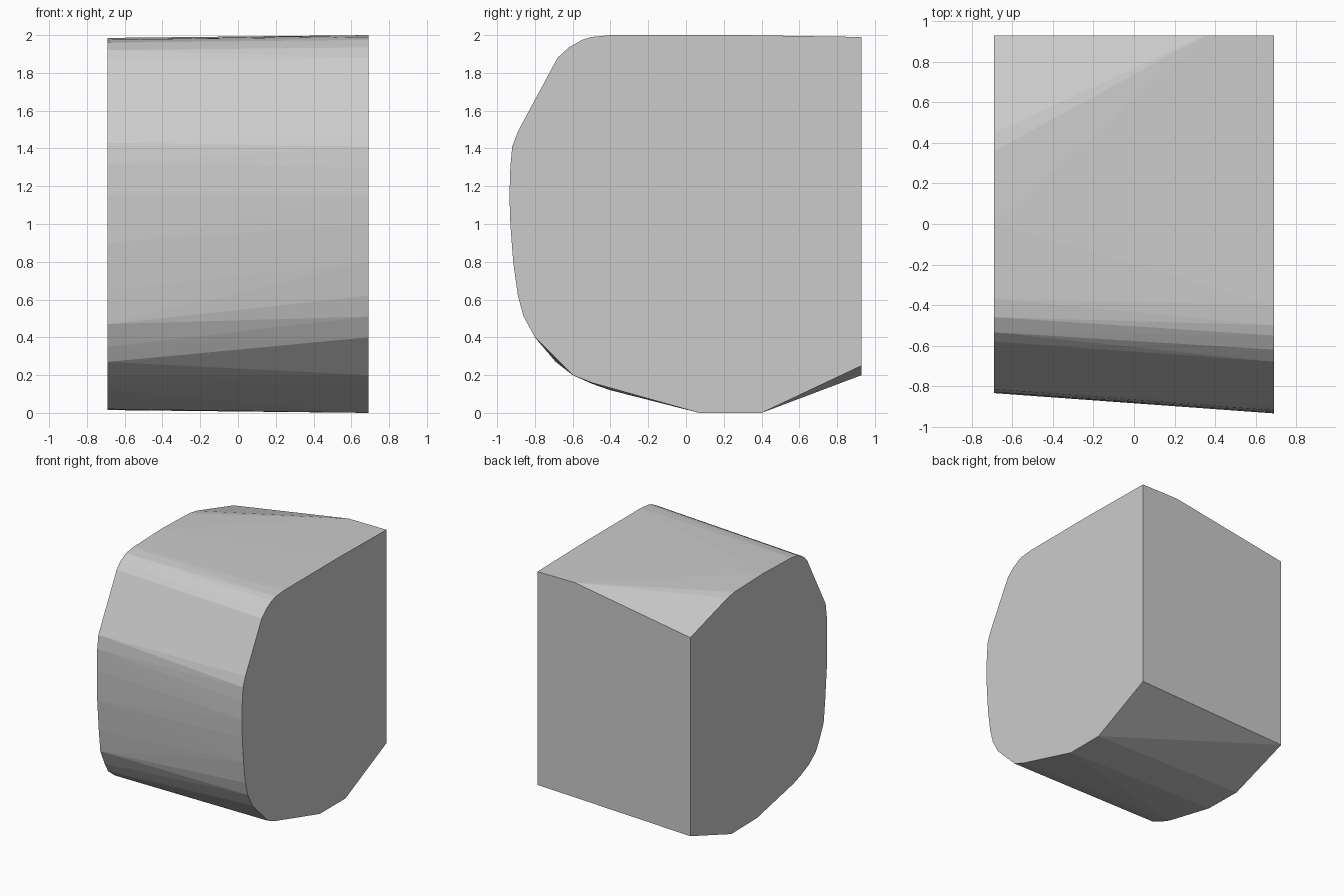
import bpy
import bmesh

cube = bpy.data.objects.get("Cube")
if cube:
    bpy.data.objects.remove(cube, do_unlink=True)

HALF_WIDTH = 0.69

# Side profiles as (y, z), from the top back corner round to the bottom back
left_profile = [
    (.93, 1.99), (.3, 2), (-.4, 2), (-.5, 1.99), (-.55, 1.975), (-.62, 1.935),
    (-.68, 1.88), (-.89, 1.49), (-.92, 1.41), (-.93, 1.3), (-.935, 1.15),
    (-.93, 1), (-.915, .8), (-.89, .62), (-.86, .51), (-.8, .4), (-.6, .2),
    (-.5, .16), (.07, 0), (.4, 0), (.93, .25)]
right_profile = [
    (.93, 1.82), (.45, 1.96), (.36, 1.975), (0, 1.985), (-.37, 1.975),
    (-.46, 1.96), (-.535, 1.92), (-.58, 1.87), (-.815, 1.43), (-.83, 1.32),
    (-.835, 1.15), (-.83, .9), (-.81, .65), (-.79, .47), (-.735, .35),
    (-.69, .27), (-.6, .2), (-.5, .155), (-.4, .12), (.07, .02),
    (.4, .015), (.93, .2)]


def add_profile(bm, x, profile):
    for y, z in profile:
        bm.verts.new((x, y, z))


# Rounded block spanned between the two profiles, with a chamfered back corner
bm = bmesh.new()
add_profile(bm, HALF_WIDTH, left_profile)
add_profile(bm, -HALF_WIDTH, right_profile)
bm.verts.new((.35, .93, 1.99))
hull = bmesh.ops.convex_hull(bm, input=bm.verts)
unused = set(hull["geom_interior"]) | set(hull["geom_unused"])
bmesh.ops.delete(bm, geom=[v for v in unused if isinstance(v, bmesh.types.BMVert)],
                 context="VERTS")
bmesh.ops.dissolve_limit(bm, angle_limit=.002, verts=bm.verts, edges=bm.edges)
bmesh.ops.recalc_face_normals(bm, faces=bm.faces)

mesh = bpy.data.meshes.new("rounded_block")
bm.to_mesh(mesh)
bm.free()
block = bpy.data.objects.new("rounded_block", mesh)
bpy.context.collection.objects.link(block)

# Plain grey
grey = bpy.data.materials.new("light_grey")
grey.use_nodes = True
colour = (.6, .6, .6, 1)
grey.diffuse_color = colour
grey.node_tree.nodes["Principled BSDF"].inputs["Base Color"].default_value = colour
mesh.materials.append(grey)
